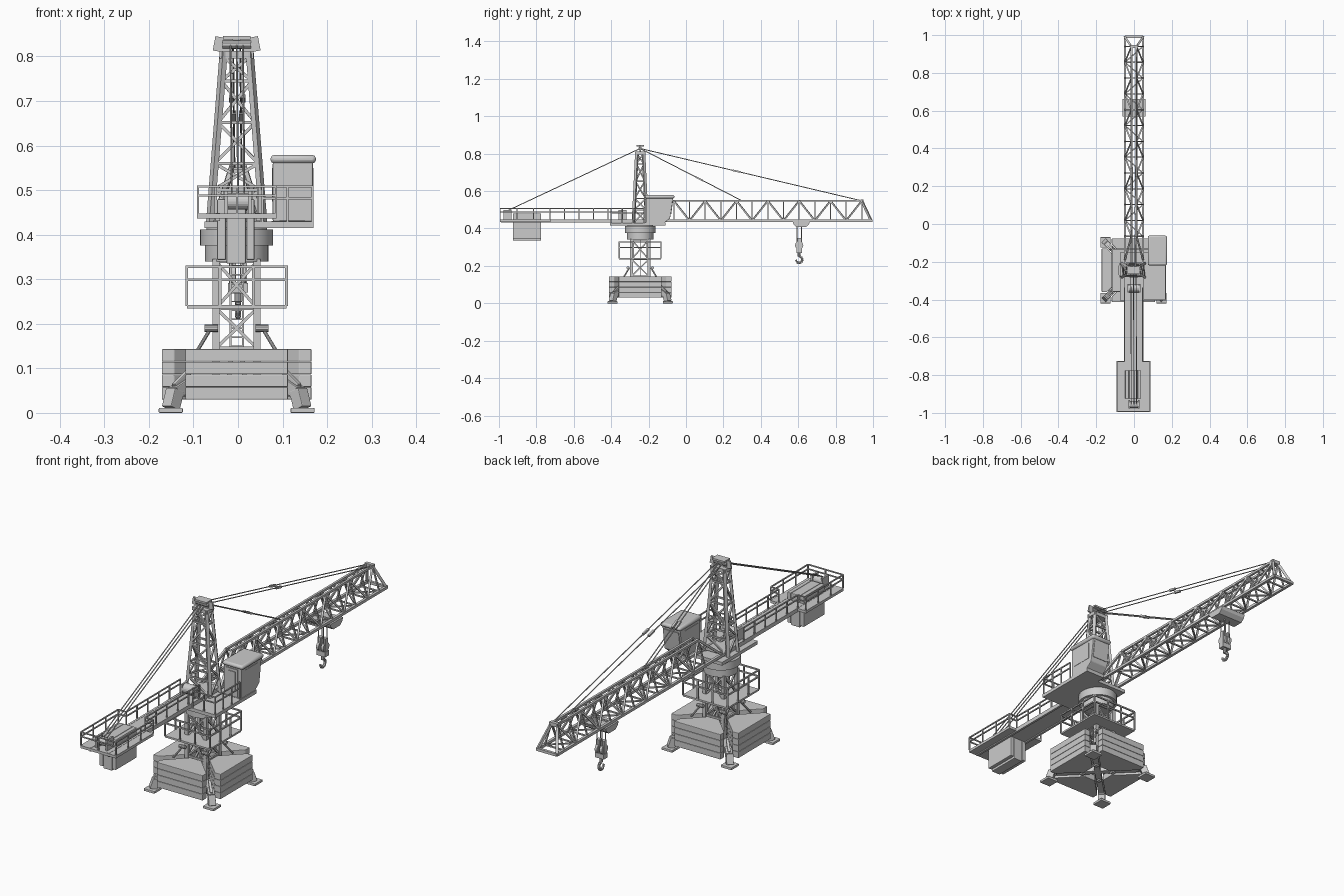
import bpy, bmesh, math
from mathutils import Vector, Matrix

cube = bpy.data.objects.get("Cube")
if cube:
    bpy.data.objects.remove(cube)

grey = bpy.data.materials.new("painted grey")
grey.use_nodes = True
grey.diffuse_color = (0.6, 0.6, 0.6, 1)
grey.node_tree.nodes["Principled BSDF"].inputs["Base Color"].default_value = (0.6, 0.6, 0.6, 1)

CX, CY = -0.003, -0.245          # tower axis
SIDES = (-1, 1)
CORNERS = [(-1, -1), (1, -1), (1, 1), (-1, 1)]


def box(bm, x0, x1, y0, y1, z0, z1):
    m = Matrix.Translation(((x0 + x1) / 2, (y0 + y1) / 2, (z0 + z1) / 2))
    bmesh.ops.create_cube(bm, size=1, matrix=m @ Matrix.Diagonal((x1 - x0, y1 - y0, z1 - z0, 1)))


def axis_matrix(a, b):
    a, b = Vector(a), Vector(b)
    rot = (b - a).to_track_quat('Z', 'Y').to_matrix().to_4x4()
    return Matrix.Translation((a + b) / 2) @ rot, (b - a).length


def beam(bm, a, b, w, h=None):
    m, length = axis_matrix(a, b)
    bmesh.ops.create_cube(bm, size=1, matrix=m @ Matrix.Diagonal((w, h or w, length, 1)))


def rod(bm, a, b, r, r2=None, n=10):
    m, length = axis_matrix(a, b)
    bmesh.ops.create_cone(bm, cap_ends=True, segments=n, radius1=r, radius2=r2 or r, depth=length, matrix=m)


def prism(bm, pts, offset):
    f = bm.faces.new([bm.verts.new(p) for p in pts])
    ext = bmesh.ops.extrude_face_region(bm, geom=[f])["geom"]
    bmesh.ops.translate(bm, vec=offset, verts=[v for v in ext if isinstance(v, bmesh.types.BMVert)])


def railing(bm, path, z0, z1, step, w=0.005):
    for (ax, ay), (bx, by) in zip(path, path[1:]):
        for z in (z1, (z0 + 2 * z1) / 3):
            beam(bm, (ax, ay, z), (bx, by, z), w)
        n = max(1, round(math.hypot(bx - ax, by - ay) / step))
        for i in range(n + 1):
            x, y = ax + (bx - ax) * i / n, ay + (by - ay) * i / n
            beam(bm, (x, y, z0), (x, y, z1), w)


def finish(bm, name, bevel=0, smooth=False):
    bmesh.ops.recalc_face_normals(bm, faces=bm.faces)
    me = bpy.data.meshes.new(name)
    bm.to_mesh(me)
    bm.free()
    me.materials.append(grey)
    ob = bpy.data.objects.new(name, me)
    bpy.context.collection.objects.link(ob)
    if bevel:
        mod = ob.modifiers.new("bevel", 'BEVEL')
        mod.width, mod.segments = bevel, 2
    if smooth:
        bpy.ops.object.select_all(action='DESELECT')
        ob.select_set(True)
        bpy.context.view_layer.objects.active = ob
        bpy.ops.object.shade_smooth_by_angle()
    return ob


# Ballast: four stacks of slabs with diagonal gaps for the legs
bm = bmesh.new()
half = [(0.168, 0.115), (0.14, 0.115), (0.052, 0.028)]
outline = half + [(x, -y) for x, y in reversed(half)]
for k in range(4):
    turn = Matrix.Rotation(k * math.pi / 2, 3, 'Z')
    for i in range(4):
        z = 0.03 + i * 0.0284
        pts = [turn @ Vector((x, y, 0)) + Vector((CX, CY, z)) for x, y in outline]
        prism(bm, pts, (0, 0, 0.0278))
finish(bm, "ballast_blocks", 0.002)

# Cross-shaped undercarriage with feet
bm = bmesh.new()
for sx, sy in CORNERS:
    def at(d, z):
        return (CX + sx * d, CY + sy * d, z)
    beam(bm, at(0, 0.05), at(0.125, 0.05), 0.026)
    beam(bm, at(0.115, 0.062), at(0.14, 0.045), 0.028)
    beam(bm, at(0.138, 0.052), at(0.148, 0.01), 0.03)
    beam(bm, at(0.105, 0.095), at(0.14, 0.06), 0.012)
    rod(bm, at(0.128, 0.05), at(0.143, 0.05), 0.011)
    x, y, _ = at(0.148, 0)
    box(bm, x - 0.027, x + 0.027, y - 0.027, y + 0.027, 0, 0.011)
finish(bm, "legs_and_feet", 0.002)

# Lower lattice tower
bm = bmesh.new()
T = 0.046
for k, (sx, sy) in enumerate(CORNERS):
    nx, ny = CORNERS[(k + 1) % 4]
    a = lambda z: (CX + sx * T, CY + sy * T, z)
    b = lambda z: (CX + nx * T, CY + ny * T, z)
    beam(bm, a(0.03), a(0.345), 0.016)
    levels = [0.06, 0.145, 0.235, 0.34]
    for z0, z1 in zip(levels, levels[1:]):
        beam(bm, a(z1), b(z1), 0.008)
        beam(bm, a(z0), b(z1), 0.007)
        beam(bm, b(z0), a(z1), 0.007)
    # corner struts with pin joints
    rod(bm, (CX + sx * 0.088, CY + sy * 0.088, 0.14), (CX + sx * 0.058, CY + sy * 0.058, 0.19), 0.004)
    rod(bm, (CX + sx * 0.042, CY + sy * 0.066, 0.19), (CX + sx * 0.072, CY + sy * 0.066, 0.19), 0.008)
finish(bm, "lower_tower")

# Ladder inside the tower
bm = bmesh.new()
for s in SIDES:
    beam(bm, (CX + s * 0.014, CY, 0.06), (CX + s * 0.014, CY, 0.34), 0.004)
for i in range(14):
    z = 0.07 + i * 0.02
    beam(bm, (CX - 0.014, CY, z), (CX + 0.014, CY, z), 0.003)
finish(bm, "ladder")

# Lower service platform
bm = bmesh.new()
P = 0.112
box(bm, CX - P, CX + P, CY - P, CY + P, 0.234, 0.242)
railing(bm, [(CX + sx * P, CY + sy * P) for sx, sy in CORNERS + CORNERS[:1]], 0.24, 0.328, 0.075, 0.006)
finish(bm, "lower_platform")

# Slewing ring
bm = bmesh.new()
for z0, z1, r in ((0.34, 0.376, 0.071), (0.376, 0.412, 0.082), (0.405, 0.42, 0.068)):
    rod(bm, (CX, CY, z0), (CX, CY, z1), r, n=40)
finish(bm, "slewing_ring", smooth=True)

# Upper deck with railing
bm = bmesh.new()
box(bm, -0.075, 0.17, -0.405, -0.15, 0.415, 0.43)
box(bm, 0.075, 0.17, -0.22, -0.11, 0.415, 0.431)
railing(bm, [(0.055, -0.402), (0.167, -0.402), (0.167, -0.225)], 0.43, 0.508, 0.06)
finish(bm, "upper_deck")

# Operator cab: slanted profile, roof, door and window plates
bm = bmesh.new()
cab = [(-0.215, 0.43), (-0.115, 0.43), (-0.085, 0.455), (-0.07, 0.562), (-0.215, 0.562)]
prism(bm, [(0.078, y, z) for y, z in cab], (0.09, 0, 0))
finish(bm, "cab_body", 0.003)
bm = bmesh.new()
box(bm, 0.073, 0.175, -0.219, -0.062, 0.56, 0.579)
finish(bm, "cab_roof", 0.008, True)
bm = bmesh.new()
for x0, x1, z0, z1, d in ((0.093, 0.15, 0.432, 0.556, 0.003), (0.104, 0.14, 0.46, 0.545, 0.006)):
    box(bm, x0, x1, -0.215 - d, -0.213, z0, z1)
for x in (0.0765, 0.1665):
    box(bm, x, x + 0.003, -0.195, -0.1, 0.475, 0.55)
beam(bm, (0.123, -0.081, 0.477), (0.123, -0.071, 0.55), 0.075, 0.004)
finish(bm, "cab_door_and_windows")

# Tapered mast head
bm = bmesh.new()


def mast(sx, sy, z):
    t = (z - 0.425) / (0.8 - 0.425)
    return (CX + sx * (0.06 - 0.03 * t), CY + sy * (0.036 - 0.018 * t), z)


levels = [0.43, 0.5, 0.56, 0.652, 0.745, 0.8]
for k, c in enumerate(CORNERS):
    n = CORNERS[(k + 1) % 4]
    beam(bm, mast(*c, 0.425), mast(*c, 0.81), 0.015, 0.012)
    for i, (z0, z1) in enumerate(zip(levels, levels[1:])):
        beam(bm, mast(*c, z1), mast(*n, z1), 0.007)
        p, q = (c, n) if (i + k) % 2 else (n, c)
        beam(bm, mast(*p, z0), mast(*q, z1), 0.007)
finish(bm, "mast")
bm = bmesh.new()
box(bm, CX - 0.038, CX + 0.038, CY - 0.024, CY + 0.024, 0.796, 0.812)
for s in SIDES:
    beam(bm, (CX + s * 0.034, CY, 0.81), (CX + s * 0.028, CY, 0.842), 0.008, 0.04)
box(bm, CX - 0.031, CX + 0.031, CY - 0.02, CY + 0.02, 0.838, 0.846)
rod(bm, (CX - 0.032, CY, 0.827), (CX + 0.032, CY, 0.827), 0.01)
finish(bm, "mast_cap")

# Main jib: two lower chords, narrow upper pair, zigzag lattice
bm = bmesh.new()
B, U, ZB, ZU = 0.048, 0.014, 0.442, 0.548
y_root, y_tip, N = -0.065, 0.94, 12
step = (y_tip - y_root) / N
for s in SIDES:
    lo = lambda y: (s * B, y, ZB)
    up = lambda y: (s * U, y, ZU)
    beam(bm, lo(-0.22), lo(0.995), 0.012)
    beam(bm, up(y_root), up(y_tip), 0.01)
    beam(bm, lo(-0.19), up(y_root), 0.01)
    beam(bm, up(y_tip), lo(0.99), 0.011)
    for i in range(N + 1):
        y = y_root + i * step
        beam(bm, lo(y), up(y), 0.006)
        if i < N:
            a, b = (lo, up) if i % 2 else (up, lo)
            beam(bm, a(y), b(y + step), 0.008)
for i in range(N + 1):
    y = y_root + i * step
    beam(bm, (-B, y, ZB), (B, y, ZB), 0.006)
    beam(bm, (-U, y, ZU), (U, y, ZU), 0.006)
    if i < N:
        s = 1 if i % 2 else -1
        beam(bm, (-s * B, y, ZB), (s * B, y + step, ZB), 0.006)
beam(bm, (-B, 0.992, ZB), (B, 0.992, ZB), 0.012)
beam(bm, (-0.02, y_tip, ZU), (0.02, y_tip, ZU), 0.016)
finish(bm, "jib")

# Counter-jib walkway and end platform
bm = bmesh.new()
box(bm, -0.05, 0.046, -0.73, -0.2, 0.436, 0.448)
box(bm, -0.092, 0.086, -0.995, -0.725, 0.436, 0.448)
for s in SIDES:
    beam(bm, (s * 0.045, -0.99, 0.44), (s * 0.045, -0.2, 0.44), 0.01, 0.018)
path = [(0.045, -0.34), (0.045, -0.727), (0.085, -0.727), (0.085, -0.993)]
path += [(-x - 0.005, y) for x, y in reversed(path)]
railing(bm, path, 0.448, 0.508, 0.08)
finish(bm, "counter_jib")

# Counterweight slabs
bm = bmesh.new()
for x0, x1, z in ((-0.047, -0.027, 0.343), (-0.026, 0.018, 0.335), (0.019, 0.037, 0.343)):
    box(bm, x0, x1, -0.925, -0.775, z, 0.48)
finish(bm, "counterweight", 0.003)

# Winches on the counter-jib and deck
bm = bmesh.new()
for y, r, w in ((-0.955, 0.018, 0.026), (-0.34, 0.022, 0.03)):
    rod(bm, (-w, y, 0.475), (w, y, 0.475), r, n=20)
    for s in SIDES:
        box(bm, s * w - 0.004, s * w + 0.004, y - 0.022, y + 0.022, 0.446, 0.498)
finish(bm, "winches")

# Stay cables with turnbuckles
bm = bmesh.new()
top = 0.828
for y, z, offsets, joint in ((-0.955, 0.495, (-0.014, 0, 0.014), None),
                             (0.3, ZU, (-0.008, 0.008), 0.58), (y_tip, ZU, (-0.014, 0.014), 0.435)):
    for x in offsets:
        a, b = Vector((x + CX, CY, top)), Vector((x, y, z))
        rod(bm, a, b, 0.0024, n=6)
        if joint:
            d = (b - a).normalized() * 0.02
            mid = a.lerp(b, joint)
            beam(bm, mid - d, mid + d, 0.009)
finish(bm, "stay_cables")

# Trolley, hoist ropes and hook block
HY = 0.605
bm = bmesh.new()
prism(bm, [(-0.062, y, z) for y, z in ((0.57, 0.436), (0.575, 0.422), (0.592, 0.407), (0.64, 0.407),
                                       (0.657, 0.422), (0.662, 0.436))], (0.124, 0, 0))
finish(bm, "trolley")
bm = bmesh.new()
for x in (-0.012, 0.012):
    for dy in (-0.012, 0.012):
        rod(bm, (x, HY + dy, 0.32), (x, HY + dy, 0.41), 0.002, n=6)
    rod(bm, (x - 0.006, HY, 0.31), (x + 0.006, HY, 0.31), 0.022, n=16)
    box(bm, x - 0.008, x + 0.008, HY - 0.01, HY + 0.01, 0.275, 0.35)
box(bm, -0.022, 0.022, HY - 0.014, HY + 0.014, 0.27, 0.292)
rod(bm, (0, HY, 0.25), (0, HY, 0.275), 0.008)
finish(bm, "hook_block")
bm = bmesh.new()
arc = [Vector((0, HY, 0.258))]
for i in range(11):
    t = math.radians(80 - i * 26)
    arc.append(Vector((0, HY + 0.017 * math.cos(t), 0.233 + 0.017 * math.sin(t))))
for i, (a, b) in enumerate(zip(arc, arc[1:])):
    rod(bm, a, b, 0.0065 if i < 9 else 0.005, n=8)
finish(bm, "hook", smooth=True)
